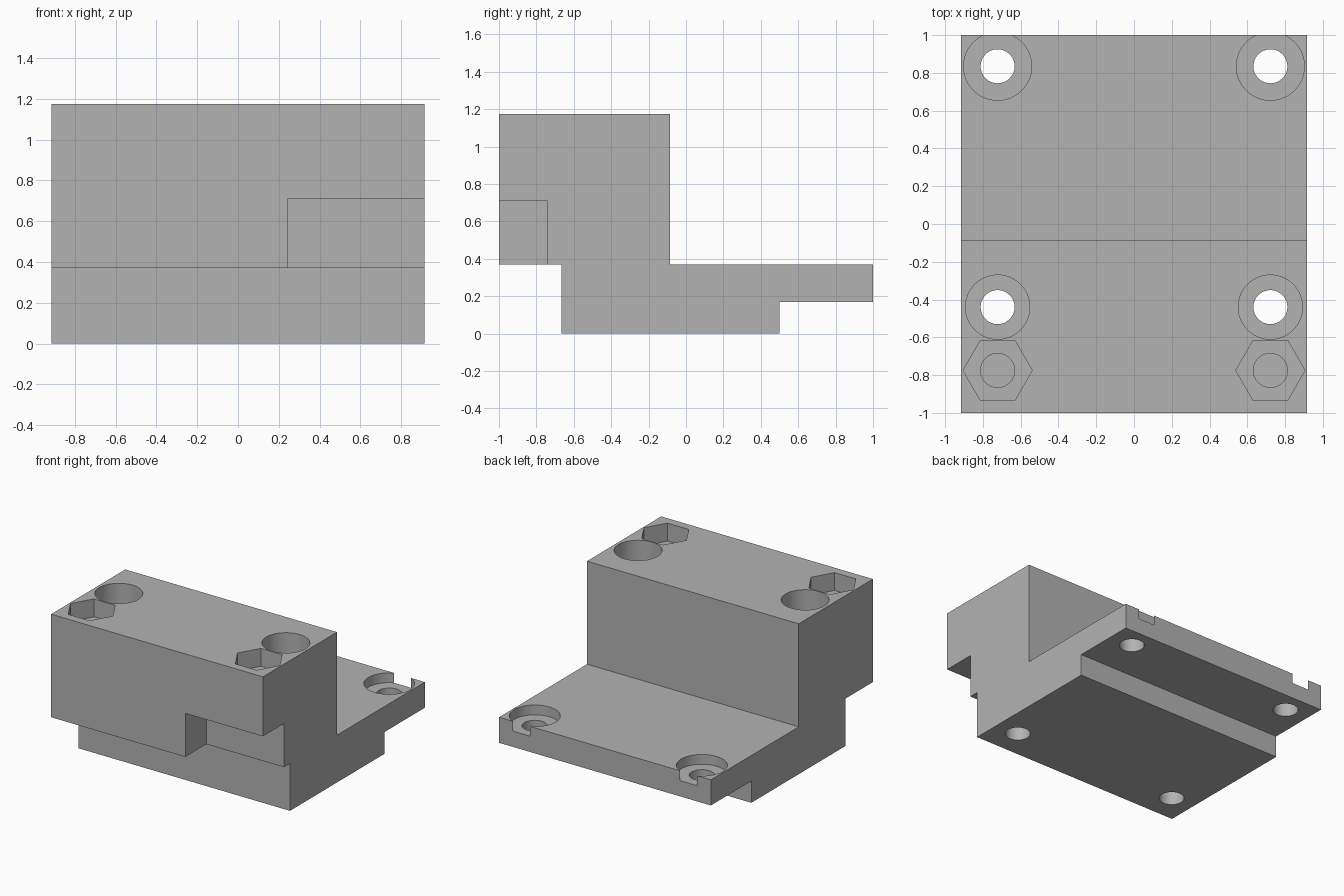
import bpy, math

cube = bpy.data.objects.get("Cube")
if cube:
    bpy.data.objects.remove(cube, do_unlink=True)

HALF_W = 0.915
TOP, DECK = 1.175, 0.37
HOLE_X = 0.722
BACK_Y, MID_Y, NUT_Y = 0.835, -0.44, -0.775

grey = bpy.data.materials.new("plain grey")
grey.use_nodes = True
grey.diffuse_color = (0.45, 0.45, 0.45, 1)
grey.node_tree.nodes["Principled BSDF"].inputs["Base Color"].default_value = (0.45, 0.45, 0.45, 1)

# Stepped side profile (y, z), extruded across the width
profile = [(-1, DECK), (-0.665, DECK), (-0.665, 0), (0.5, 0), (0.5, 0.17),
           (1, 0.17), (1, DECK), (-0.085, DECK), (-0.085, TOP), (-1, TOP)]
n = len(profile)
verts = [(x, y, z) for x in (-HALF_W, HALF_W) for y, z in profile]
faces = [tuple(reversed(range(n))), tuple(range(n, 2 * n))]
faces += [(i, (i + 1) % n, (i + 1) % n + n, i + n) for i in range(n)]
mesh = bpy.data.meshes.new("mounting_block")
mesh.from_pydata(verts, [], faces)
mesh.materials.append(grey)
block = bpy.data.objects.new("mounting_block", mesh)
bpy.context.collection.objects.link(block)


def cut(cutter):
    """Subtract the cutter from the block, then discard it."""
    cutter.hide_render = True
    cutter.data.materials.append(grey)
    mod = block.modifiers.new("cut", 'BOOLEAN')
    mod.operation = 'DIFFERENCE'
    mod.solver = 'EXACT'
    mod.object = cutter
    bpy.context.view_layer.objects.active = block
    bpy.ops.object.modifier_apply(modifier=mod.name)
    bpy.data.objects.remove(cutter, do_unlink=True)


def bore(x, y, radius, bottom, top, sides=64):
    bpy.ops.mesh.primitive_cylinder_add(vertices=sides, radius=radius, depth=top - bottom,
                                        location=(x, y, (top + bottom) / 2))
    obj = bpy.context.object
    if sides == 6:  # corners point sideways
        obj.rotation_euler.z = math.pi / 6
        bpy.context.view_layer.update()
    cut(obj)


# Side notch under the front overhang
low, high = (0.245, -1.2, 0.2), (1.2, -0.74, 0.71)
bpy.ops.mesh.primitive_cube_add(size=1, location=[(a + b) / 2 for a, b in zip(low, high)])
notch = bpy.context.object
notch.scale = [b - a for a, b in zip(low, high)]
bpy.context.view_layer.update()
# keep the lower foot solid
for v in notch.data.vertices:
    if v.co.z < 0:
        v.co.z = (DECK - notch.location.z) / notch.scale.z
cut(notch)

for x in (-HOLE_X, HOLE_X):
    # Rear screw holes with shallow counterbores
    bore(x, BACK_Y, 0.18, 0.293, 0.6)
    bore(x, BACK_Y, 0.09, -0.1, 0.5)
    # Middle screw holes with deep counterbores
    bore(x, MID_Y, 0.17, 0.293, TOP + 0.2)
    bore(x, MID_Y, 0.09, -0.1, 0.5)
    # Nut pockets with blind holes
    bore(x, NUT_Y, 0.183, TOP - 0.14, TOP + 0.2, 6)
    bore(x, NUT_Y, 0.09, 0.8, TOP + 0.1)

bpy.ops.object.select_all(action='DESELECT')
block.select_set(True)
bpy.context.view_layer.objects.active = block
bpy.ops.object.shade_smooth_by_angle(angle=math.radians(30))
